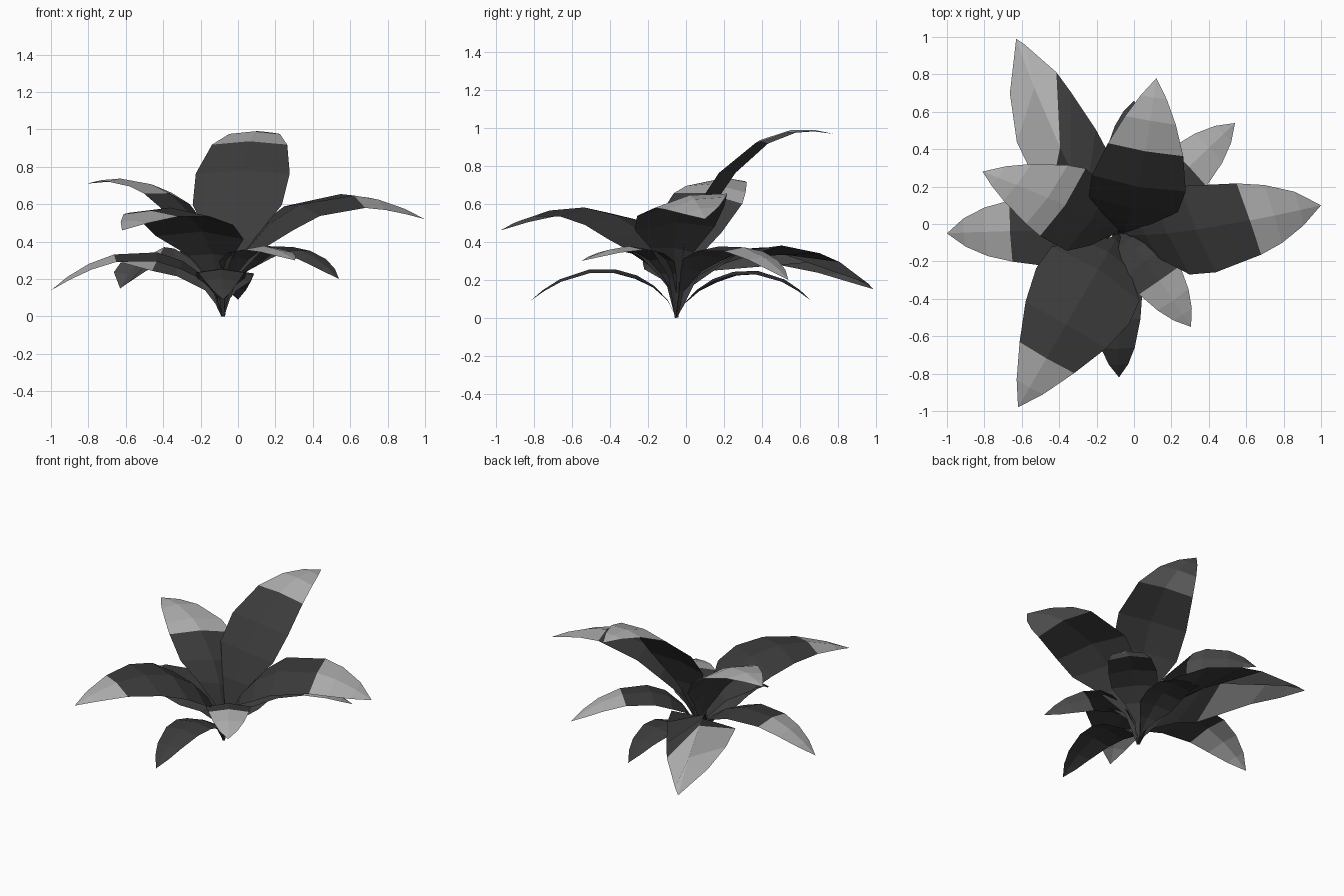
import bpy, bmesh, math
from mathutils import Vector

cube = bpy.data.objects.get("Cube")
if cube:
    bpy.data.objects.remove(cube, do_unlink=True)


def make_material(name, value):
    mat = bpy.data.materials.new(name)
    mat.use_nodes = True
    color = (value, value, value, 1)
    mat.diffuse_color = color
    mat.node_tree.nodes["Principled BSDF"].inputs["Base Color"].default_value = color
    return mat


DARK = make_material("dark grey leaf", 0.045)
LIGHT = make_material("light grey leaf tip", 0.43)

ROOT = Vector((-0.08, -0.05, 0))
ROWS = (0, 0.13, 0.26, 0.39, 0.53, 0.68, 0.84, 0.93, 1)
STEM = (0.04, 0.1, 0.48, 0.95, 1)
SHARP = STEM + (0.86, 0.54, 0.28, 0)
ROUND = STEM + (0.92, 0.67, 0.39, 0)


def width_at(t, outline):
    """Leaf outline: narrow stem, broad middle, pointed tip."""
    for i in range(len(ROWS) - 1):
        if t <= ROWS[i + 1]:
            f = (t - ROWS[i]) / (ROWS[i + 1] - ROWS[i])
            return outline[i] + f * (outline[i + 1] - outline[i])
    return 0


def upright_left(direction):
    return Vector((-direction.y, direction.x, 0)).normalized()


def build_leaf(name, tip, rise, arch, width, tip_start=None, outline=ROUND,
               skew=0, roll=0, fold=0.15, bend=0):
    """Arched leaf; rise and arch are the (reach, height) handles of its midrib."""
    tip = Vector(tip)
    reach = Vector((tip.x, tip.y, 0)) - ROOT
    sideways = upright_left(reach) * bend
    handle_a = ROOT + reach * rise[0] + sideways + Vector((0, 0, rise[1]))
    handle_b = ROOT + reach * arch[0] + sideways + Vector((0, 0, arch[1]))
    left = upright_left(tip - handle_a)

    def point(t, side):
        k = 1 - t
        spine = ROOT * k**3 + handle_a * (3 * k * k * t) + handle_b * (3 * k * t * t) + tip * t**3
        tangent = (handle_a - ROOT) * k * k + (handle_b - handle_a) * (2 * k * t) + (tip - handle_b) * t * t
        normal = tangent.cross(left).normalized()
        across = left * math.cos(roll) - normal * math.sin(roll)
        return spine + (across * side - normal * fold * abs(side)) * width * width_at(t, outline)

    # one row of edges is moved onto the colour boundary
    rows = list(ROWS)
    border = len(rows)
    if tip_start:
        border = min(range(len(rows)), key=lambda i: abs(rows[i] - tip_start))
        rows[border] = tip_start

    bm = bmesh.new()
    grid = [[bm.verts.new(point(t + skew * s * 4 * t * (1 - t), s)) for s in (1, 0, -1)]
            for t in rows]
    for i in range(len(rows) - 1):
        for j in range(2):
            a, b = grid[i], grid[i + 1]
            face = bm.faces.new((a[j], a[j + 1], b[j + 1], b[j]))
            face.material_index = 1 if i >= border else 0
    bmesh.ops.remove_doubles(bm, verts=bm.verts, dist=0.0005)
    mesh = bpy.data.meshes.new(name)
    bm.to_mesh(mesh)
    bm.free()
    mesh.materials.append(DARK)
    mesh.materials.append(LIGHT)
    obj = bpy.data.objects.new(name, mesh)
    bpy.context.collection.objects.link(obj)


# upper tier of broad leaves
build_leaf("upper_back_leaf", (0.12, 0.78, 0.97), (0, 0.55), (0.41, 1.12), 0.255, 0.71, SHARP,
           fold=0.1, bend=-0.055)
build_leaf("upper_left_leaf", (1.0, 0.1, 0.52), (0.08, 0.55), (0.5, 0.83), 0.25, 0.75,
           skew=-0.03, roll=-0.18, bend=-0.05)
build_leaf("upper_front_leaf", (-0.62, -0.98, 0.46), (0.05, 0.5), (0.45, 0.75), 0.29, 0.82, SHARP,
           roll=0.04)
build_leaf("upper_right_leaf", (-0.81, 0.28, 0.71), (0.02, 0.55), (0.48, 0.83), 0.225, 0.58, SHARP,
           skew=0.05, bend=-0.025)

# lower tier of drooping leaves
build_leaf("lower_right_leaf", (-1.0, -0.05, 0.14), (0.05, 0.33), (0.55, 0.52), 0.195, 0.73,
           roll=0.1, bend=-0.02)
build_leaf("lower_back_right_leaf", (-0.63, 0.99, 0.15), (0.05, 0.35), (0.5, 0.55), 0.23, 0.62,
           skew=-0.25, roll=0.2, bend=0.09)
build_leaf("lower_back_left_leaf", (0.54, 0.54, 0.2), (0.05, 0.4), (0.54, 0.52), 0.16, 0.71)
build_leaf("lower_front_left_leaf", (0.305, -0.55, 0.3), (0.03, 0.38), (0.4, 0.46), 0.15, 0.7,
           bend=0.03)

# short leaves of a single colour
build_leaf("small_front_leaf", (-0.08, -0.82, 0.09), (0.1, 0.25), (0.6, 0.39), 0.135, bend=-0.015)
build_leaf("small_back_leaf", (0.0, 0.66, 0.09), (0.1, 0.2), (0.6, 0.4), 0.13)
